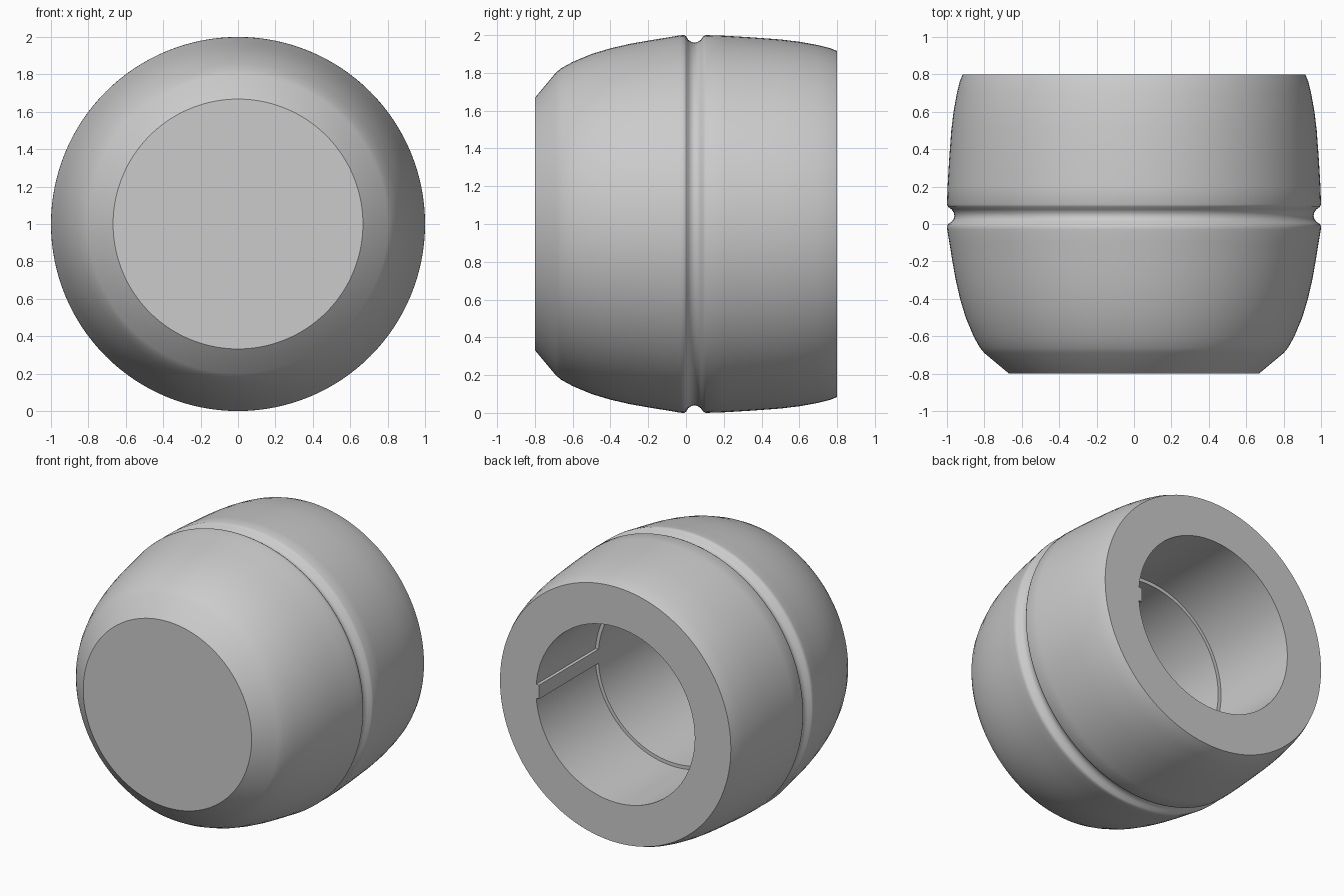
import bpy, bmesh, math
from mathutils import Matrix, Vector

if "Cube" in bpy.data.objects:
    bpy.data.objects.remove(bpy.data.objects["Cube"])

SIDES = 128
BORE, STEP_BORE = 0.63, 0.605
BACK, LEDGE, FLOOR = 0.8, 0.13, -0.7

grey = bpy.data.materials.new("plain grey")
grey.use_nodes = True
grey.diffuse_color = (0.6, 0.6, 0.6, 1)
grey.node_tree.nodes["Principled BSDF"].inputs["Base Color"].default_value = grey.diffuse_color


def finish(name, bm):
    bmesh.ops.recalc_face_normals(bm, faces=bm.faces)
    mesh = bpy.data.meshes.new(name)
    bm.to_mesh(mesh)
    bm.free()
    mesh.materials.append(grey)
    obj = bpy.data.objects.new(name, mesh)
    bpy.context.collection.objects.link(obj)
    return obj


def lathe(name, profile):
    """Spin (y, radius) points around the knob's axis, which runs along y at z = 1."""
    bm = bmesh.new()
    verts = [bm.verts.new((0, y, 1 + r)) for y, r in profile]
    edges = [bm.edges.new(pair) for pair in zip(verts, verts[1:])]
    bmesh.ops.spin(bm, geom=verts + edges, cent=(0, 0, 1), axis=(0, 1, 0),
                   angle=math.tau, steps=SIDES, use_duplicate=False)
    bmesh.ops.remove_doubles(bm, verts=bm.verts, dist=1e-4)
    obj = finish(name, bm)
    bpy.ops.object.select_all(action='DESELECT')
    obj.select_set(True)
    bpy.context.view_layer.objects.active = obj
    bpy.ops.object.shade_smooth_by_angle(angle=math.radians(35))


# Knob body: front cap, chamfer, bulging grip, rounded groove, rear grip, stepped bore
front = [(-0.8, 0), (-0.8, 0.668), (-0.69, 0.8), (-0.66, 0.825), (-0.6, 0.858), (-0.5, 0.9),
         (-0.4, 0.93), (-0.3, 0.953), (-0.2, 0.971), (-0.1, 0.987), (-0.03, 0.999)]
groove = [(-0.01, 1.0), (0.0, 0.994), (0.012, 0.975), (0.028, 0.964), (0.045, 0.96),
          (0.062, 0.964), (0.078, 0.975), (0.092, 0.994), (0.105, 1.0)]
rear = [(0.2, 0.997), (0.35, 0.988), (0.5, 0.977), (0.6, 0.965), (0.7, 0.947),
        (0.76, 0.932), (BACK, 0.916)]
bore = [(BACK, BORE), (LEDGE, BORE), (LEDGE, STEP_BORE), (FLOOR, STEP_BORE), (FLOOR, 0)]
lathe("knob_body", front + groove + rear + bore)

# Locating key along one side of the bore
bm = bmesh.new()
size = Vector((0.05, BACK - LEDGE, 0.1))
centre = Vector((BORE, (BACK + LEDGE) / 2, 1))
bmesh.ops.create_cube(bm, size=1, matrix=Matrix.LocRotScale(centre, None, size))
finish("locating_key", bm)
